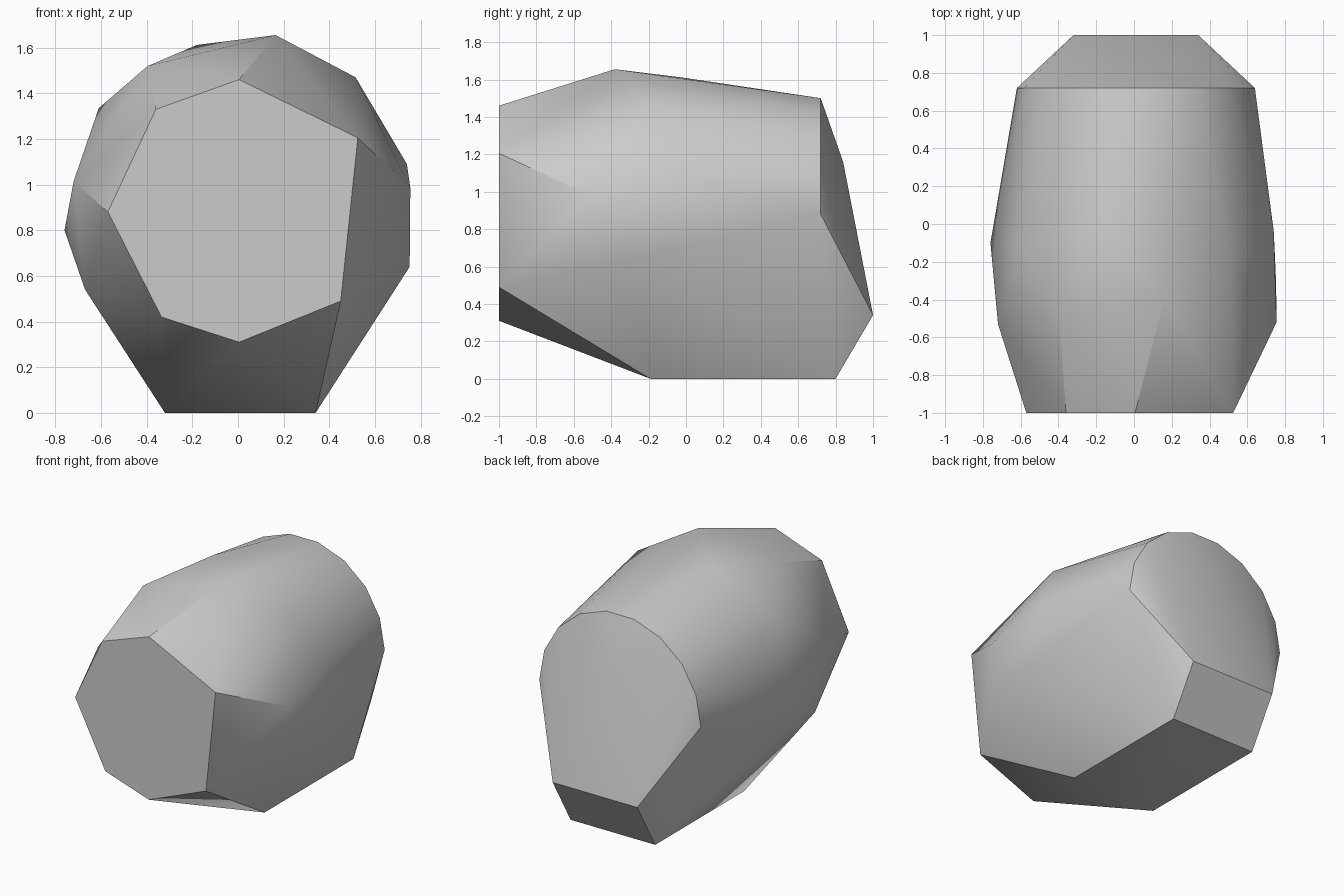
import bpy
import bmesh
import math

cube = bpy.data.objects.get("Cube")
if cube:
    bpy.data.objects.remove(cube, do_unlink=True)

# Single plain grey
grey = bpy.data.materials.new("light grey")
grey.use_nodes = True
colour = (0.6, 0.6, 0.6, 1.0)
grey.diffuse_color = colour
grey.node_tree.nodes["Principled BSDF"].inputs["Base Color"].default_value = colour

# Flat front face (x, z) at y = -1
front = [(0.005, 1.46), (-0.36, 1.33), (-0.57, 0.88), (-0.335, 0.42),
         (0.005, 0.31), (0.45, 0.49), (0.525, 1.205)]
points = [(x, -1.0, z) for x, z in front]

# Corners of the widest part, from lower right round over the top
points += [(0.752, -0.30, 0.64), (0.755, -0.52, 0.985), (0.74, -0.04, 1.09),
           (0.515, -0.20, 1.47), (0.165, -0.38, 1.655), (-0.18, -0.03, 1.612),
           (-0.395, -0.49, 1.52), (-0.61, -0.13, 1.335), (-0.72, -0.53, 1.015),
           (-0.76, -0.10, 0.80), (-0.67, -0.48, 0.54)]

# Half-round rim at the back, nine equal steps
for i in range(10):
    a = math.radians(20 * i)
    points.append((0.01 + 0.63 * math.cos(a), 0.72, 0.88 + 0.63 * math.sin(a)))

# Slight bulge of the back face
points.append((0.01, 0.84, 1.16))

# Flat foot and the slanted panel behind it
for x in (-0.32, 0.34):
    points += [(x, -0.19, 0.0), (x, 0.80, 0.0), (x, 1.0, 0.34)]

# Stretch a faceted skin over all the corners
bm = bmesh.new()
for p in points:
    bm.verts.new(p)
hull = bmesh.ops.convex_hull(bm, input=bm.verts[:])
loose = [v for v in bm.verts if not v.link_faces]
bmesh.ops.delete(bm, geom=loose, context='VERTS')
bmesh.ops.dissolve_limit(bm, angle_limit=math.radians(0.5),
                         verts=bm.verts[:], edges=bm.edges[:])
bmesh.ops.recalc_face_normals(bm, faces=bm.faces[:])

mesh = bpy.data.meshes.new("faceted_body")
bm.to_mesh(mesh)
bm.free()
mesh.materials.append(grey)
body = bpy.data.objects.new("faceted_body", mesh)
bpy.context.scene.collection.objects.link(body)

# Soft curved panels, crisp corners
bpy.ops.object.select_all(action='DESELECT')
body.select_set(True)
bpy.context.view_layer.objects.active = body
bpy.ops.object.shade_smooth_by_angle(angle=math.radians(30))
